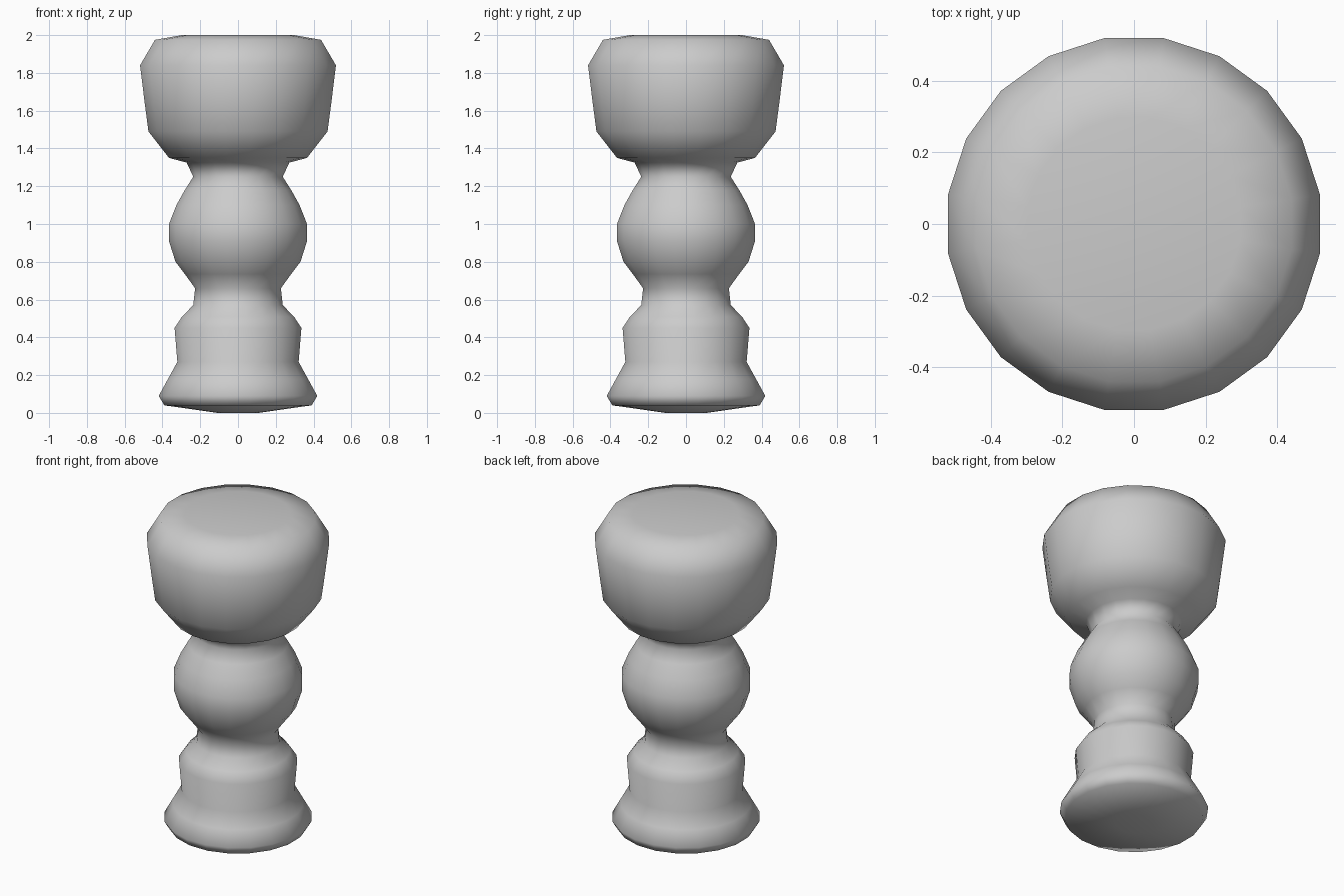
import bpy, bmesh
from math import cos, sin, pi

if "Cube" in bpy.data.objects:
    bpy.data.objects.remove(bpy.data.objects["Cube"])

SIDES = 20


def lathe(name, profile, sides=SIDES):
    """Revolve (radius, height) points about z and close both ends."""
    bm = bmesh.new()
    rings = []
    for r, z in profile:
        rings.append([bm.verts.new((r * cos(2 * pi * (i + 0.5) / sides),
                                    r * sin(2 * pi * (i + 0.5) / sides), z))
                      for i in range(sides)])
    for low, high in zip(rings, rings[1:]):
        for i in range(sides):
            j = (i + 1) % sides
            bm.faces.new((low[i], low[j], high[j], high[i]))
    bm.faces.new(rings[0][::-1])
    bm.faces.new(rings[-1])
    for f in bm.faces:
        f.smooth = True
    mesh = bpy.data.meshes.new(name)
    bm.to_mesh(mesh)
    bm.free()
    obj = bpy.data.objects.new(name, mesh)
    bpy.context.collection.objects.link(obj)
    return obj


# flared foot and lower drum
base = [(0.11, 0.0), (0.395, 0.04), (0.425, 0.09), (0.375, 0.18),
        (0.325, 0.27), (0.34, 0.45), (0.30, 0.51), (0.24, 0.57)]
# neck and round middle bead
bead = [(0.23, 0.66), (0.285, 0.735), (0.335, 0.80), (0.37, 0.91),
        (0.37, 1.0), (0.33, 1.10), (0.285, 1.18), (0.24, 1.25)]
# heavy cup-shaped head with a nearly flat top
head = [(0.275, 1.325), (0.37, 1.35), (0.48, 1.49), (0.50, 1.64),
        (0.525, 1.84), (0.445, 1.975), (0.30, 2.0)]

# the whole post is one continuous turned surface
lathe("turned_post", base + bead + head)
